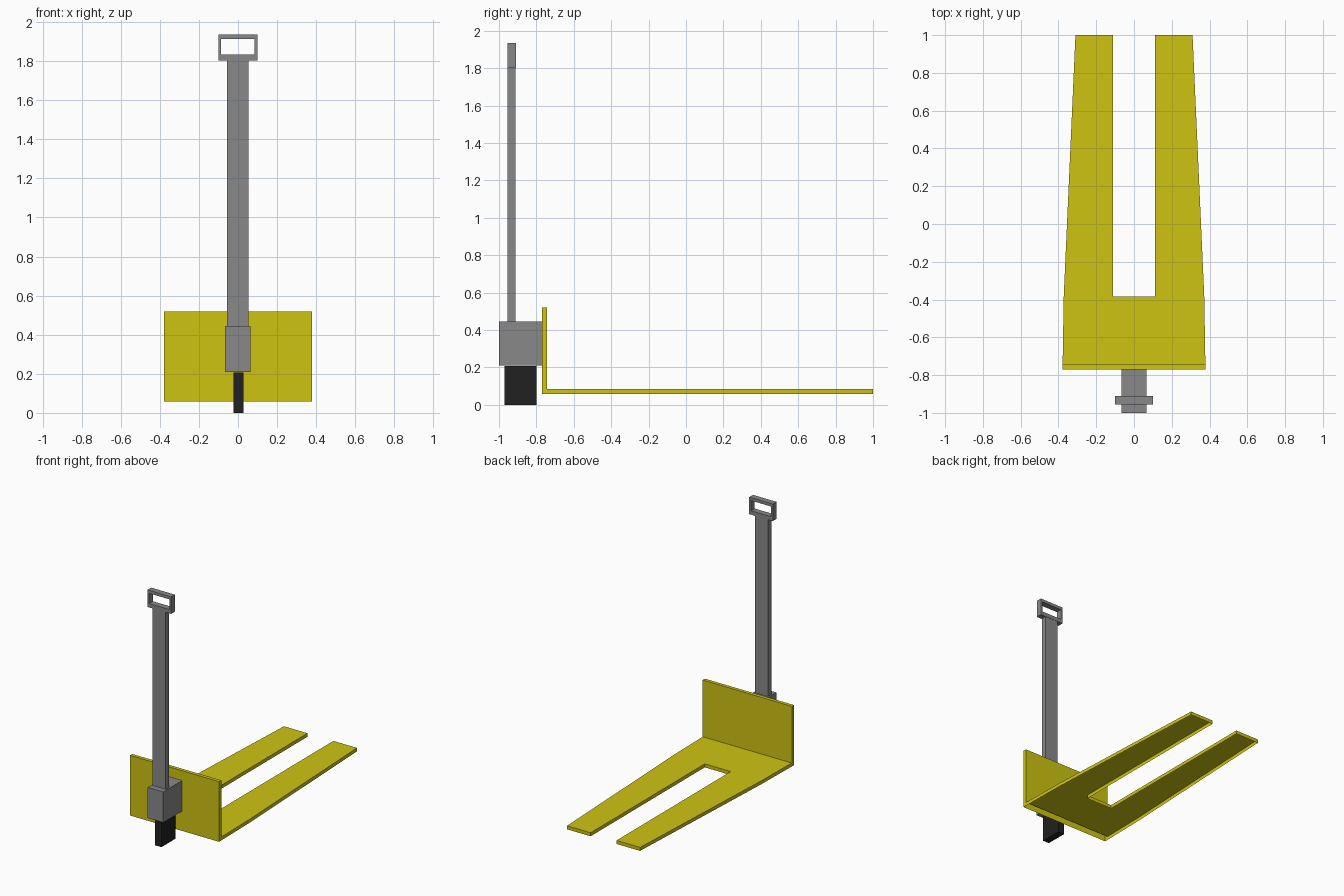
import bpy, bmesh

if "Cube" in bpy.data.objects:
    bpy.data.objects.remove(bpy.data.objects["Cube"])


def material(name, rgb):
    m = bpy.data.materials.new(name)
    m.diffuse_color = (*rgb, 1)
    m.use_nodes = True
    m.node_tree.nodes["Principled BSDF"].inputs["Base Color"].default_value = m.diffuse_color
    return m


YELLOW = material("yellow paint", (0.62, 0.55, 0.006))
GREY = material("grey metal", (0.25, 0.25, 0.25))
BLACK = material("black rubber", (0.015, 0.015, 0.015))


def finish(name, bm, mat):
    bmesh.ops.recalc_face_normals(bm, faces=bm.faces)
    me = bpy.data.meshes.new(name)
    bm.to_mesh(me)
    bm.free()
    me.materials.append(mat)
    ob = bpy.data.objects.new(name, me)
    bpy.context.collection.objects.link(ob)
    return ob


def extrude_up(bm, face, offset):
    """Extrude a face and return the new cap."""
    res = bmesh.ops.extrude_face_region(bm, geom=[face])
    verts = [g for g in res["geom"] if isinstance(g, bmesh.types.BMVert)]
    bmesh.ops.translate(bm, verts=verts, vec=offset)
    return [g for g in res["geom"] if isinstance(g, bmesh.types.BMFace)][0]


def box(name, x, y, z, mat):
    bm = bmesh.new()
    f = bm.faces.new([bm.verts.new((a, b, z[0])) for a, b in
                      ((x[0], y[0]), (x[1], y[0]), (x[1], y[1]), (x[0], y[1]))])
    extrude_up(bm, f, (0, 0, z[1] - z[0]))
    return finish(name, bm, mat)


# Fork and upright plate: one folded shell, open underneath
Z0, Z1, Z2 = 0.058, 0.085, 0.52
FRONT, BACK, GAP = -0.77, -0.743, -0.385
half = [(0.378, BACK), (0.372, GAP), (0.31, 1.0), (0.11, 1.0), (0.11, GAP)]
outline = half + [(-x, y) for x, y in reversed(half)]
bm = bmesh.new()
top = [bm.verts.new((x, y, Z1)) for x, y in outline]
low = [bm.verts.new((x, y, Z0)) for x, y in outline]
# right arm, left arm, bridge between them
bm.faces.new(top[1:5])
bm.faces.new(top[5:9])
bm.faces.new([top[0], top[1], top[4], top[5], top[8], top[9]])
for i in range(len(outline) - 1):          # side lips, none at the plate
    bm.faces.new((top[i], top[i + 1], low[i + 1], low[i]))
fr = [bm.verts.new((s * 0.378, FRONT, z)) for z in (Z0, Z1, Z2) for s in (1, -1)]
up = [bm.verts.new((s * 0.378, BACK, Z2)) for s in (1, -1)]
bm.faces.new((fr[0], fr[1], fr[3], fr[2]))
bm.faces.new((fr[2], fr[3], fr[5], fr[4]))
bm.faces.new((fr[4], fr[5], up[1], up[0]))
bm.faces.new((up[0], up[1], top[9], top[0]))
for s, t in ((0, 0), (1, 9)):              # plate ends
    bm.faces.new((fr[s], fr[s + 2], top[t], low[t]))
    bm.faces.new((fr[s + 2], fr[s + 4], up[s], top[t]))
finish("fork_and_plate", bm, YELLOW)

# Pump housing, steering wheel block and pole
box("pump_housing", (-0.067, 0.065), (-1.0, -0.77), (0.21, 0.445), GREY)
box("steer_wheel", (-0.024, 0.029), (-0.97, -0.80), (0.0, 0.207), BLACK)
box("steering_pole", (-0.056, 0.054), (-0.955, -0.912), (0.445, 1.806), GREY)

# Handle: rectangular ring at the top of the pole
bm = bmesh.new()
outer = [(-0.1, 1.804), (0.1, 1.804), (0.1, 1.935), (-0.1, 1.935)]
inner = [(-0.086, 1.834), (0.085, 1.834), (0.085, 1.912), (-0.086, 1.912)]
rings = [[bm.verts.new((x, y, z)) for x, z in pts]
         for pts, y in ((outer, -0.955), (inner, -0.955),
                        (inner, -0.91), (outer, -0.91))]
for r in range(4):
    a, b = rings[r], rings[(r + 1) % 4]
    for i in range(4):
        j = (i + 1) % 4
        bm.faces.new((a[i], a[j], b[j], b[i]))
finish("handle", bm, GREY)
